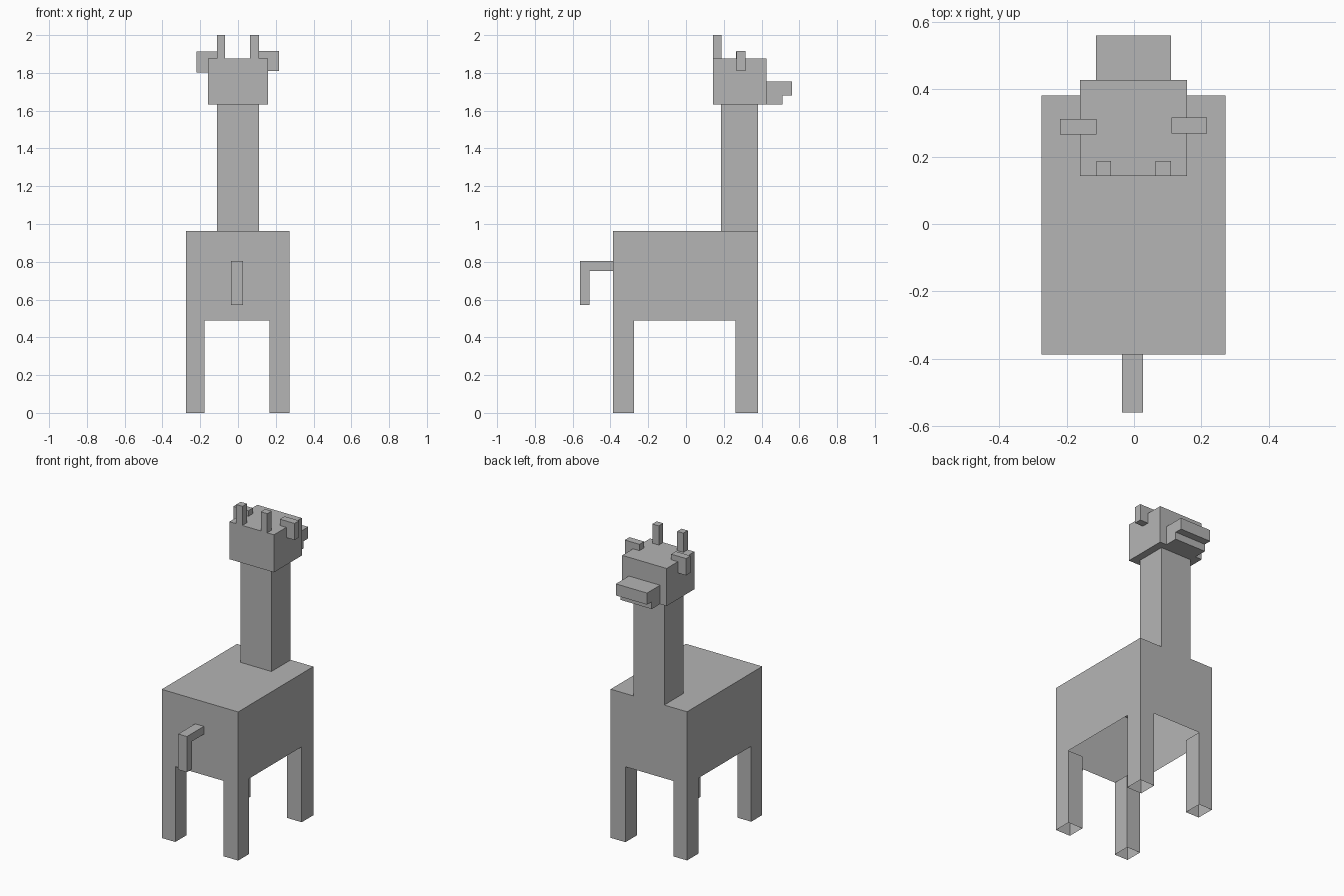
import bpy
import bmesh
from mathutils import Vector

cube = bpy.data.objects.get("Cube")
if cube:
    bpy.data.objects.remove(cube, do_unlink=True)

grey = bpy.data.materials.new("plain_grey")
grey.use_nodes = True
colour = (0.46, 0.46, 0.46, 1)
grey.diffuse_color = colour
grey.node_tree.nodes["Principled BSDF"].inputs["Base Color"].default_value = colour


def add_object(name, bm):
    mesh = bpy.data.meshes.new(name)
    bm.to_mesh(mesh)
    bm.free()
    mesh.materials.append(grey)
    obj = bpy.data.objects.new(name, mesh)
    bpy.context.collection.objects.link(obj)


def block(name, xs, ys, zs, open_ends=""):
    """Box between the given ranges; open_ends may list 'top' and 'bottom'."""
    bm = bmesh.new()
    bmesh.ops.create_cube(bm, size=1)
    ranges = (xs, ys, zs)
    for v in bm.verts:
        v.co = Vector([r[0] if c < 0 else r[1] for c, r in zip(v.co, ranges)])
    bm.normal_update()
    gone = [f for f in bm.faces
            if (f.normal.z > 0.5 and "top" in open_ends)
            or (f.normal.z < -0.5 and "bottom" in open_ends)]
    bmesh.ops.delete(bm, geom=gone, context="FACES")
    add_object(name, bm)


def side_profile(name, xs, outline):
    """Outline in the y-z plane, extruded across x."""
    bm = bmesh.new()
    face = bm.faces.new([bm.verts.new((xs[0], y, z)) for y, z in outline])
    out = bmesh.ops.extrude_face_region(bm, geom=[face], use_keep_orig=True)
    moved = [g for g in out["geom"] if isinstance(g, bmesh.types.BMVert)]
    bmesh.ops.translate(bm, verts=moved, vec=(xs[1] - xs[0], 0, 0))
    bmesh.ops.recalc_face_normals(bm, faces=bm.faces)
    add_object(name, bm)


# Hollow body shell, open underneath
body_x, body_y = (-0.275, 0.272), (-0.387, 0.382)
hip, back = 0.488, 0.962
block("body", body_x, body_y, (hip, back), "bottom")

# Hollow legs flush with the body corners
for side, xs in (("right", (body_x[0], -0.178)), ("left", (0.166, body_x[1]))):
    for end, ys in (("tail_end", (body_y[0], -0.274)), ("head_end", (0.263, body_y[1]))):
        block(f"{end}_{side}_leg", xs, ys, (0, hip), "top bottom")

# Neck and head
block("neck", (-0.112, 0.11), (0.185, body_y[1]), (back, 1.633), "top bottom")
block("head", (-0.16, 0.158), (0.142, 0.427), (1.633, 1.876))

# Snout with a shorter lower jaw
side_profile("snout", (-0.113, 0.11), [
    (0.427, 1.633), (0.512, 1.633), (0.512, 1.68),
    (0.56, 1.68), (0.56, 1.755), (0.427, 1.755)])

# Horns
for side, xs in (("right", (-0.112, -0.068)), ("left", (0.064, 0.11))):
    block(f"{side}_horn", xs, (0.142, 0.187), (1.876, 2.0))

# Ears set into the upper sides of the head
block("right_ear", (-0.219, -0.112), (0.265, 0.312), (1.803, 1.912))
block("left_ear", (0.112, 0.217), (0.268, 0.316), (1.81, 1.917))

# Bent tail
side_profile("tail", (-0.036, 0.026), [
    (body_y[0], 0.803), (-0.56, 0.803), (-0.56, 0.572),
    (-0.51, 0.572), (-0.51, 0.752), (body_y[0], 0.752)])
